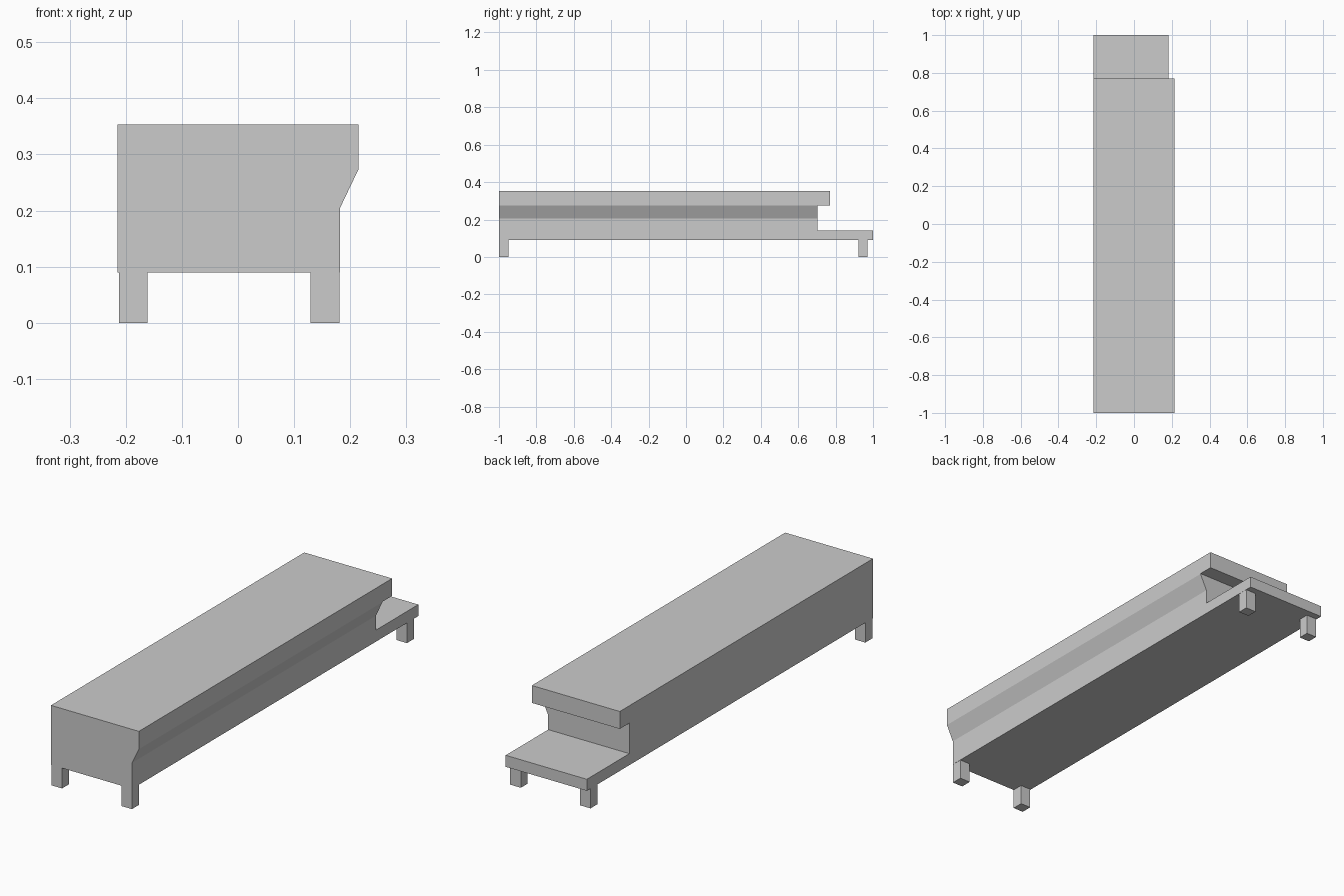
import bpy, bmesh
from mathutils import Vector

if "Cube" in bpy.data.objects:
    bpy.data.objects.remove(bpy.data.objects["Cube"])


def prism(name, points, sweep):
    """Extrude a closed planar outline along a vector."""
    bm = bmesh.new()
    face = bm.faces.new([bm.verts.new(p) for p in points])
    result = bmesh.ops.extrude_face_region(bm, geom=[face])
    moved = [v for v in result["geom"] if isinstance(v, bmesh.types.BMVert)]
    bmesh.ops.translate(bm, verts=moved, vec=Vector(sweep))
    bmesh.ops.recalc_face_normals(bm, faces=bm.faces)
    mesh = bpy.data.meshes.new(name)
    bm.to_mesh(mesh)
    bm.free()
    obj = bpy.data.objects.new(name, mesh)
    bpy.context.collection.objects.link(obj)
    return obj


def box(name, x0, x1, y0, y1, z0, z1):
    outline = [(x0, y0, z0), (x1, y0, z0), (x1, y1, z0), (x0, y1, z0)]
    return prism(name, outline, (0, 0, z1 - z0))


# Long body with the overhanging lip along its right side
section = [(-0.215, 0.09), (0.182, 0.09), (0.182, 0.205),
           (0.215, 0.274), (0.215, 0.353), (-0.215, 0.353)]
body = prism("body", [(x, -1, z) for x, z in section], (0, 2, 0))

# Stepped notch at the back, leaving the low shelf and the top overhang
notch = [(0.703, 0.141), (1.1, 0.141), (1.1, 0.5),
         (0.77, 0.5), (0.77, 0.276), (0.703, 0.276)]
cutter = prism("notch_cutter", [(-0.4, y, z) for y, z in notch], (0.8, 0, 0))
cutter.hide_render = True
cutter.display_type = 'WIRE'
cut = body.modifiers.new("back_notch", 'BOOLEAN')
cut.operation = 'DIFFERENCE'
cut.solver = 'EXACT'
cut.object = cutter

# Four short legs
for side, x0, x1 in (("left", -0.212, -0.161), ("right", 0.129, 0.181)):
    for end, y0, y1 in (("front", -1.0, -0.95), ("back", 0.922, 0.97)):
        box(f"{end}_{side}_leg", x0, x1, y0, y1, 0, 0.09)
